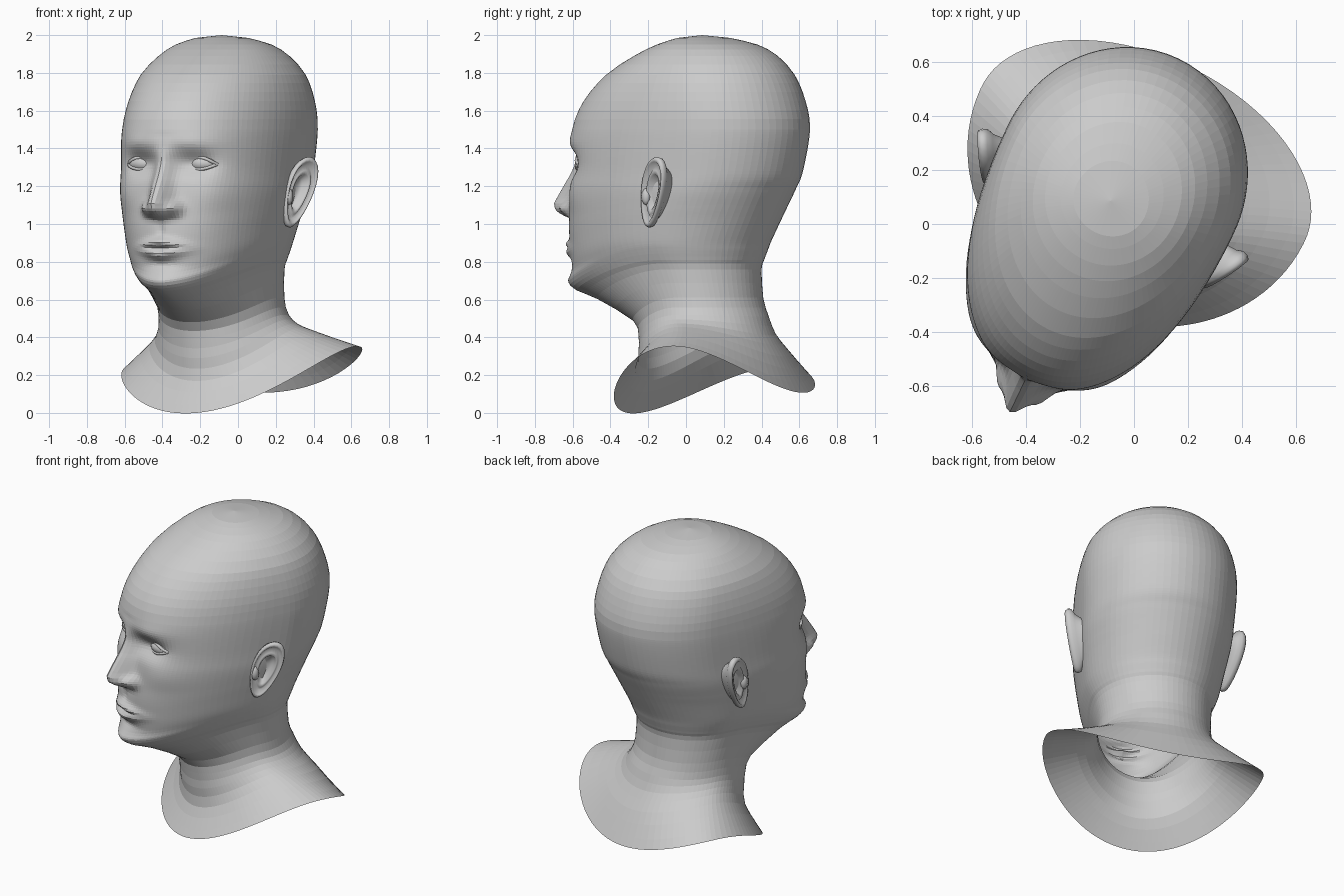
import bpy, bmesh, math
from mathutils import Vector

if "Cube" in bpy.data.objects:
    bpy.data.objects.remove(bpy.data.objects["Cube"])

# Local head frame: u = subject's left, v = backwards; the head is turned about z
ANG = math.radians(25.5)
C, S = math.cos(ANG), math.sin(ANG)


def place(u, v, z):
    return Vector((-0.104 + u * C + v * S, 0.05 - u * S + v * C, z))


def make(name, bm, smooth=False):
    bmesh.ops.recalc_face_normals(bm, faces=bm.faces)
    me = bpy.data.meshes.new(name)
    bm.to_mesh(me)
    bm.free()
    for p in me.polygons:
        p.use_smooth = smooth
    ob = bpy.data.objects.new(name, me)
    bpy.context.collection.objects.link(ob)
    return ob


def bridge(bm, a, b):
    n = len(a)
    for k in range(n):
        bm.faces.new((a[k], a[(k + 1) % n], b[(k + 1) % n], b[k]))


def lerp_table(tab, x):
    if x <= tab[0][0]:
        return tab[0][1]
    for (a, fa), (b, fb) in zip(tab, tab[1:]):
        if x <= b:
            return fa + (fb - fa) * (x - a) / (b - a)
    return tab[-1][1]


def spow(x, e):
    return math.copysign(abs(x) ** e, x) if abs(x) > 1e-9 else 0.0


def bump(x, c, w, p=2):
    return math.exp(-abs((x - c) / w) ** p)


# Cross-sections: z front, z back, v front, v back, v of widest point, half width
RINGS = [
    (1.985, 1.985, -.09, .19, .04, .14),
    (1.95, 1.95, -.20, .34, .06, .25),
    (1.89, 1.89, -.33, .45, .08, .335),
    (1.79, 1.79, -.49, .54, .10, .415),
    (1.65, 1.65, -.62, .60, .12, .455),
    (1.50, 1.50, -.68, .625, .13, .465),
    (1.31, 1.28, -.67, .585, .10, .455),
    (1.20, 1.18, -.68, .54, .07, .45),
    (1.07, 1.09, -.695, .495, .03, .437),
    (.95, 1.02, -.705, .46, 0, .425),
    (.76, .91, -.70, .405, -.03, .405),
    (.69, .86, -.715, .385, -.03, .39),
    (.645, .81, -.675, .365, -.02, .37),
    (.60, .76, -.56, .35, 0, .35),
    (.48, .61, -.335, .36, .04, .335),
    (.39, .51, -.30, .39, .05, .345),
    (.29, .41, -.30, .42, .07, .38),
    (.17, .30, -.31, .48, .11, .46),
    (0, .11, -.42, .57, .17, .665),
]
NOSE_H = [(1.0, 0), (1.025, .015), (1.05, .085), (1.075, .125), (1.11, .138),
          (1.15, .12), (1.25, .068), (1.33, .035), (1.41, .012), (1.47, 0)]
NOSE_W = [(1.03, .07), (1.08, .072), (1.14, .06), (1.25, .052), (1.35, .048), (1.45, .07)]


def face_relief(u, z):
    """Forward displacement of the face: nose, sockets, brow, lips, chin."""
    a = abs(u)
    d = lerp_table(NOSE_H, z) * bump(a, 0, lerp_table(NOSE_W, z), 2.2)
    d += .04 * bump(a, .088, .03) * bump(z, 1.085, .035)             # nostril wings
    d -= .05 * bump(a, .155, .10, 2.4) * bump(z, 1.32, .06)          # eye sockets
    d += .012 * bump(a, .17, .12) * bump(z, 1.43, .045)              # brow
    d += .015 * bump(a, .27, .10) * bump(z, 1.16, .09)               # cheekbones
    mouth = bump(a, 0, .125, 2.6)
    d += .036 * mouth * bump(z, .903 - a * .15, .028)                # upper lip
    d += .036 * mouth * bump(z, .838 + a * .15, .028)                # lower lip
    d -= .014 * bump(a, 0, .14, 6) * bump(z, .873, .012)             # mouth line
    d -= .008 * bump(a, 0, .02) * bump(z, .965, .035)                # philtrum
    d -= .012 * bump(a, 0, .10) * bump(z, .785, .025)                # below lower lip
    d += .020 * bump(a, 0, .11) * bump(z, .70, .05)                  # chin
    return d


def catmull(p0, p1, p2, p3, t):
    return [.5 * (2 * b + (c - a) * t + (2 * a - 5 * b + 4 * c - d) * t * t
                  + (3 * b - a - 3 * c + d) * t ** 3) for a, b, c, d in zip(p0, p1, p2, p3)]


# Head, neck and shoulder skirt: one lofted skin, open at the bottom
rows = []
last = len(RINGS) - 1
for i in range(last):
    z0, z1 = RINGS[i][0], RINGS[i + 1][0]
    gap = .013 if .65 < z0 < 1.55 else .05          # finer rows across the face
    steps = max(2, round((z0 - z1) / gap))
    q = [RINGS[max(0, min(last, i + k))] for k in (-1, 0, 1, 2)]
    rows += [catmull(*q, s / steps) for s in range(steps)]
rows.append(RINGS[-1])

HALF = 52
half_t = [math.pi * (.4 * k / HALF + .6 * (k / HALF) ** 2) for k in range(HALF + 1)]
angles = half_t + [-t for t in reversed(half_t[1:-1])]

bm = bmesh.new()
loops = []
for zf, zb, vf, vb, vc, w in rows:
    lift = .19 * max(0, 1 - zf / .40)              # shoulders rise above the hem
    shift = max(0, 1 - zf / .45)                   # shoulders sit a little aside of the head
    boxy = 1 - .17 * bump(zf, 1.27, .33) + .12 * bump(zf, .66, .10)
    loop = []
    for t in angles:
        front = math.cos(t) > 0
        e = boxy if front else 1.0
        ct, st = spow(math.cos(t), e), spow(math.sin(t), e)
        u = w * st
        v = vc - ct * ((vc - vf) if front else (vb - vc))
        s = min(1, max(0, (v - vf) / (vc - vf)))
        s = s * (1.5 - .5 * s * s)
        z = zf + (zb - zf) * min(s, 1) + lift * math.sin(t) ** 2
        z += .08 * u * shift
        if front and .6 < z < 1.6 and zf > .62:
            v -= face_relief(u, z)
        loop.append(bm.verts.new(place(u + .05 * shift, v + .045 * shift, z)))
    loops.append(loop)
for a, b in zip(loops, loops[1:]):
    bridge(bm, a, b)
apex = bm.verts.new(place(0, .04, 2.0))
top = loops[0]
for k in range(len(top)):
    bm.faces.new((apex, top[(k + 1) % len(top)], top[k]))
make("head_and_neck", bm)

# Ears: egg-shaped discs with a raised rim, hollow bowl and a back (radius, height)
EAR = [(.12, -.035), (.38, -.03), (.5, .008), (.62, .012), (.74, -.004), (.86, .022),
       (.95, .024), (1.0, .008), (.97, -.012), (.8, -.03), (.62, -.07)]


def ear(name, side):
    bm = bmesh.new()
    rings, m = [], 28
    for r, h in EAR:
        ring = []
        for k in range(m):
            f = 2 * math.pi * k / m
            along = r * .105 * math.cos(f) * (.84 + .2 * math.sin(f))
            dz = r * .188 * math.sin(f)
            u = .477 + along * .48 + h * .87 + dz * .2
            v = -.015 + along * .88 - h * .5 + dz * .22
            ring.append(bm.verts.new(place(side * u, v, 1.168 + dz)))
        rings.append(ring)
    bm.faces.new(rings[0])
    for a, b in zip(rings, rings[1:]):
        bridge(bm, a, b)
    # small flap in front of the ear canal
    g = bmesh.ops.create_uvsphere(bm, u_segments=10, v_segments=6, radius=1)
    for vtx in g["verts"]:
        x, y, z = vtx.co
        vtx.co = place(side * (.45 + x * .022), -.075 + y * .025, 1.145 + z * .045)
    make(name, bm, True)


# Eyes: eyeball plus upper and lower lid rolls that follow it
def eye(name, side):
    cu, cv, cz, r = .172, -.515, 1.32, .098
    bm = bmesh.new()
    bmesh.ops.create_uvsphere(bm, u_segments=24, v_segments=14, radius=r)
    for vtx in bm.verts:
        x, y, z = vtx.co
        vtx.co = place(side * (cu + x), cv + y, cz + z * .6)
    make(name + "_ball", bm, True)
    for lid, amp in (("upper", .036), ("lower", -.026)):
        cu_data = bpy.data.curves.new(name + "_" + lid + "_lid", "CURVE")
        cu_data.dimensions = "3D"
        cu_data.bevel_depth = .009
        cu_data.bevel_resolution = 2
        sp = cu_data.splines.new("POLY")
        sp.points.add(12)
        for k, p in enumerate(sp.points):
            x = -.088 + .176 * k / 12
            z = amp * (1 - (x / .088) ** 2) - .004
            y = -math.sqrt(max(r * r - x * x - (z / .6) ** 2, .0004))
            p.co = (*place(side * (cu + x), cv + y, cz + z), 1)
        ob = bpy.data.objects.new(cu_data.name, cu_data)
        bpy.context.collection.objects.link(ob)


for label, side in (("left", 1), ("right", -1)):
    ear(label + "_ear", side)
    eye(label + "_eye", side)
